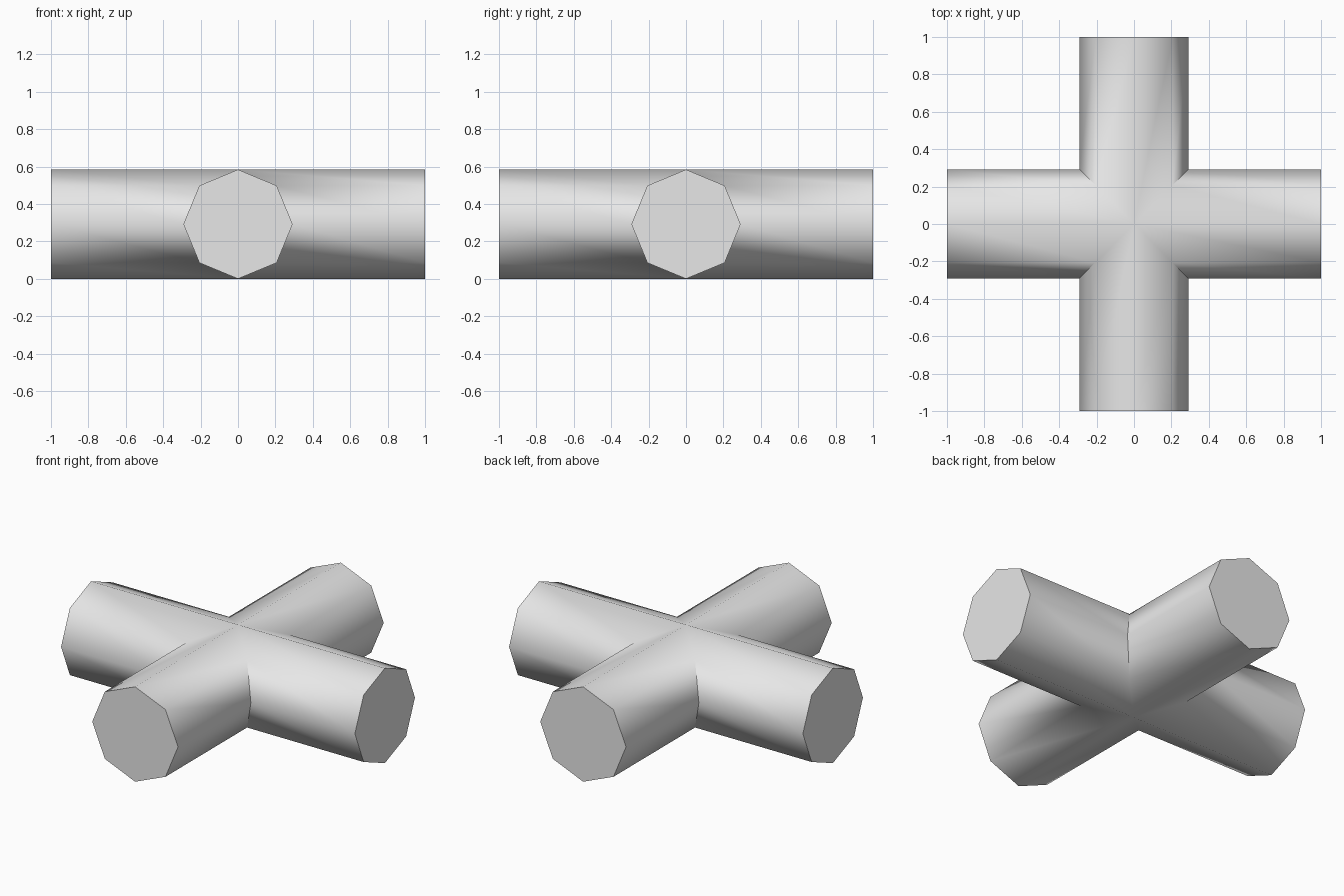
import bpy, bmesh
from math import cos, sin, pi, radians
from mathutils import Matrix

if "Cube" in bpy.data.objects:
    bpy.data.objects.remove(bpy.data.objects["Cube"], do_unlink=True)

RADIUS, REACH, SIDES = 0.292, 1.0, 8

grey = bpy.data.materials.new("plain_grey")
grey.use_nodes = True
colour = (0.8, 0.8, 0.8, 1)
grey.diffuse_color = colour
grey.node_tree.nodes["Principled BSDF"].inputs["Base Color"].default_value = colour

bm = bmesh.new()


def add_arm(angle):
    """Octagonal arm along x, mitred at the inner end, turned about z."""
    turn = Matrix.Rotation(angle, 4, 'Z')
    inner, outer = [], []
    for i in range(SIDES):
        a = 2 * pi * i / SIDES
        y, z = RADIUS * cos(a), RADIUS * sin(a) + RADIUS
        inner.append(bm.verts.new(turn @ Matrix.Translation((abs(y), y, z)).translation))
        outer.append(bm.verts.new(turn @ Matrix.Translation((REACH, y, z)).translation))
    for i in range(SIDES):
        j = (i + 1) % SIDES
        bm.faces.new((inner[i], outer[i], outer[j], inner[j]))
    bm.faces.new(outer)  # flat end cap


# Four arms welded along their mitres
for k in range(4):
    add_arm(k * pi / 2)
bmesh.ops.remove_doubles(bm, verts=bm.verts, dist=0.0005)
bmesh.ops.recalc_face_normals(bm, faces=bm.faces)

mesh = bpy.data.meshes.new("cross_pipe")
bm.to_mesh(mesh)
bm.free()
mesh.materials.append(grey)
cross = bpy.data.objects.new("cross_pipe", mesh)
bpy.context.collection.objects.link(cross)

# Smooth barrels, crisp caps and joints
bpy.ops.object.select_all(action='DESELECT')
cross.select_set(True)
bpy.context.view_layer.objects.active = cross
bpy.ops.object.shade_smooth_by_angle(angle=radians(60))
